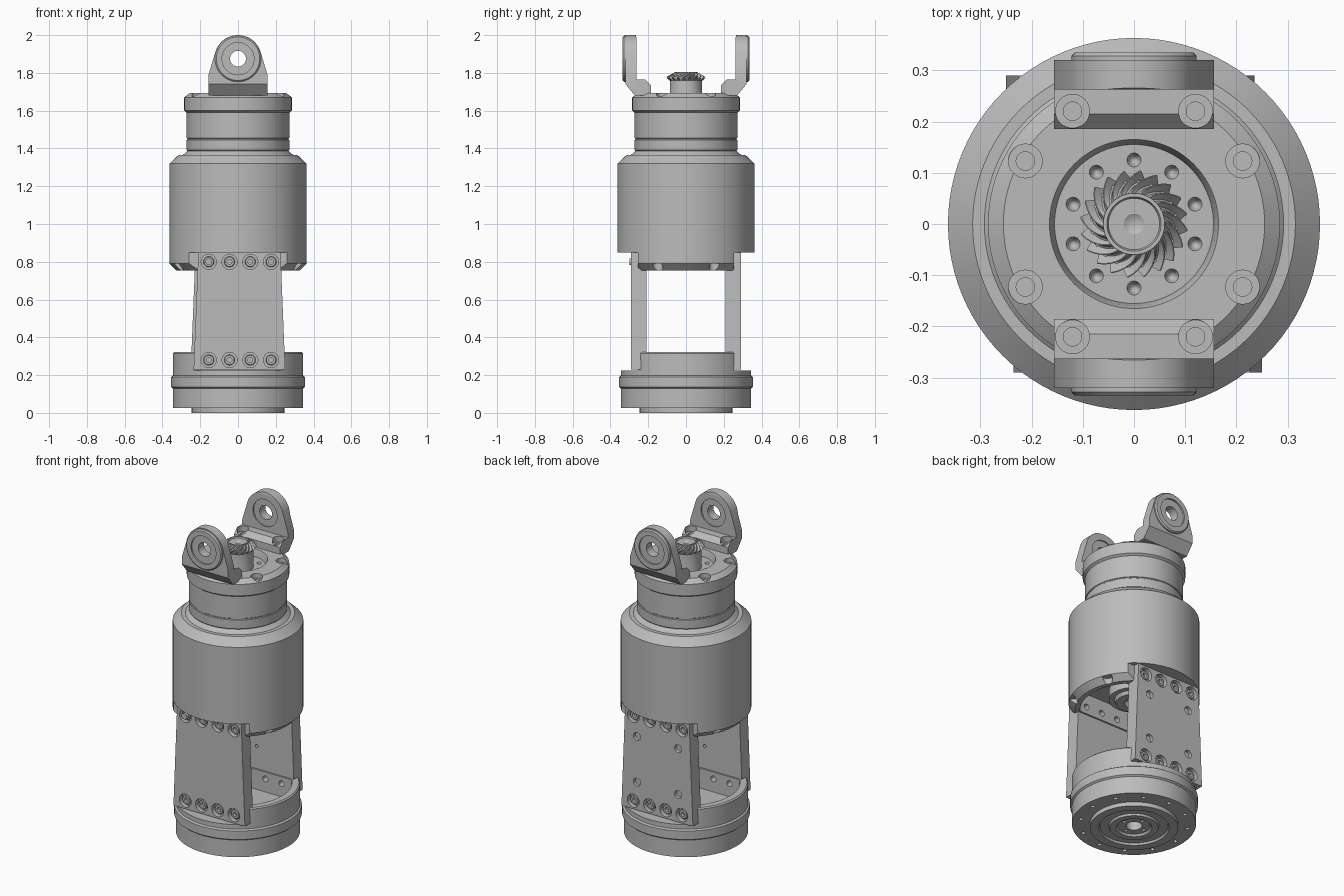
import bpy, bmesh
from math import pi, sin, cos, radians
from mathutils import Matrix, Vector

if "Cube" in bpy.data.objects:
    bpy.data.objects.remove(bpy.data.objects["Cube"])

metal = bpy.data.materials.new("machined_grey")
metal.use_nodes = True
GREY = (0.5, 0.5, 0.5, 1)
metal.diffuse_color = GREY
metal.node_tree.nodes["Principled BSDF"].inputs["Base Color"].default_value = GREY

IDENT = Matrix.Identity(4)
SIDES = [IDENT, Matrix.Rotation(pi, 4, 'Z')]      # front and back
OUT = Matrix.Rotation(pi / 2, 4, 'X')             # lathe axis towards the front
move = Matrix.Translation


def lathe(bm, pts, mat=IDENT, seg=32):
    """Solid of revolution from (radius, height) points that start and end on the axis."""
    rings = []
    for r, z in pts:
        n = seg if r > 0 else 1
        rings.append([bm.verts.new(mat @ Vector((r * cos(2 * pi * i / seg), r * sin(2 * pi * i / seg), z)))
                      for i in range(n)])
    for a, b in zip(rings, rings[1:]):
        for i in range(seg):
            j = (i + 1) % seg
            quad = [a[i % len(a)], a[j % len(a)], b[j % len(b)], b[i % len(b)]]
            bm.faces.new(list(dict.fromkeys(quad)))


def rod(bm, r, z0, z1, mat=IDENT, seg=32):
    lathe(bm, [(0, z0), (r, z0), (r, z1), (0, z1)], mat, seg)


def prism(bm, outline, z0, z1, mat=IDENT):
    """Extrude a flat outline between two heights."""
    low, top = [[bm.verts.new(mat @ Vector((x, y, z))) for x, y in outline] for z in (z0, z1)]
    bm.faces.new(low)
    bm.faces.new(top)
    for i in range(len(low)):
        j = (i + 1) % len(low)
        bm.faces.new([low[i], low[j], top[j], top[i]])


def finish(name, bm):
    bmesh.ops.recalc_face_normals(bm, faces=bm.faces)
    mesh = bpy.data.meshes.new(name)
    bm.to_mesh(mesh)
    bm.free()
    mesh.materials.append(metal)
    obj = bpy.data.objects.new(name, mesh)
    bpy.context.collection.objects.link(obj)
    return obj


def select(obj):
    bpy.ops.object.select_all(action='DESELECT')
    obj.select_set(True)
    bpy.context.view_layer.objects.active = obj


def smooth(obj):
    select(obj)
    bpy.ops.object.shade_smooth_by_angle(angle=radians(25))


def carve(obj, bm, operation='DIFFERENCE'):
    """Apply a boolean with a temporary cutter."""
    cutter = finish("cutter", bm)
    cutter.hide_render = True
    mod = obj.modifiers.new("cut", 'BOOLEAN')
    mod.object, mod.operation, mod.solver = cutter, operation, 'EXACT'
    select(obj)
    bpy.ops.object.modifier_apply(modifier=mod.name)
    bpy.data.objects.remove(cutter)


def flat_round(r, w):
    """Circle with its front and back trimmed flat."""
    return [(r * cos(2 * pi * i / 96), max(-w, min(w, r * sin(2 * pi * i / 96)))) for i in range(96)]


def box(x0, x1, y0, y1):
    return [(x0, y0), (x1, y0), (x1, y1), (x0, y1)]


SCREW_X = (-0.155, -0.045, 0.065, 0.175)
FLAT = 0.255


def trim_sides(obj, z0, z1, screw_z):
    """Flats for the side plates plus the screw holes through the walls."""
    bm = bmesh.new()
    for side in SIDES:
        prism(bm, box(-0.5, 0.5, -0.5, -FLAT), z0, z1, side)
    carve(obj, bm)
    bm = bmesh.new()
    for side in SIDES:
        for x in SCREW_X:
            rod(bm, 0.018, 0.15, 0.3, side @ move((x, 0, screw_z)) @ OUT, 16)
    carve(obj, bm)


# Base cup
bm = bmesh.new()
lathe(bm, [(0, 0.012), (0.09, 0.012), (0.1, 0), (0.135, 0), (0.14, 0.012), (0.19, 0.012), (0.195, 0),
           (0.245, 0), (0.245, 0.025), (0.345, 0.025), (0.345, 0.13), (0.355, 0.138), (0.355, 0.19),
           (0.345, 0.197), (0.345, 0.315), (0.338, 0.322), (0, 0.322)], seg=96)
base = finish("base_cup", bm)
bm = bmesh.new()
prism(bm, flat_round(0.3, 0.2), 0.2, 0.4)
carve(base, bm)
trim_sides(base, 0.225, 0.4, 0.28)
bm = bmesh.new()
rod(bm, 0.045, -0.1, 0.3)
for i in range(12):
    a = 2 * pi * i / 12
    rod(bm, 0.012, -0.05, 0.06, move((0.3 * cos(a), 0.3 * sin(a), 0)), 12)
for i in range(4):
    a = 2 * pi * i / 4
    rod(bm, 0.01, -0.05, 0.05, move((0.07 * cos(a), 0.07 * sin(a), 0)), 12)
carve(base, bm)
smooth(base)

# Main housing with neck, flange and central recess
bm = bmesh.new()
lathe(bm, [(0, 0.755), (0.328, 0.755), (0.363, 0.79), (0.363, 1.32), (0.315, 1.365), (0.292, 1.365),
           (0.268, 1.387), (0.272, 1.392), (0.272, 1.445), (0.268, 1.448), (0.268, 1.452), (0.272, 1.455),
           (0.272, 1.59), (0.285, 1.6), (0.285, 1.67), (0.255, 1.693), (0.165, 1.693), (0.16, 1.68),
           (0.155, 1.65), (0, 1.65)], seg=96)
body = finish("main_housing", bm)
bm = bmesh.new()
prism(bm, flat_round(0.3, 0.2), 0.6, 0.88)
carve(body, bm)
trim_sides(body, 0.6, 0.85, 0.8)
bm = bmesh.new()
for sx in (-1, 1):
    for sy in (-1, 1):
        lathe(bm, [(0, 1.6), (0.018, 1.6), (0.018, 1.665), (0.033, 1.665), (0.033, 1.8), (0, 1.8)],
              move((sx * 0.212, sy * 0.123, 0)))
        rod(bm, 0.028, 0.6, 0.79, move((sx * 0.318, sy * 0.15, 0)), 24)
for i in range(10):
    a = 2 * pi * (i + 0.5) / 10 + pi / 2 + pi / 10
    lathe(bm, [(0, 1.625), (0.009, 1.635), (0.017, 1.66), (0, 1.66)],
          move((0.125 * cos(a), 0.125 * sin(a), 0)), 16)
carve(body, bm)
smooth(body)

# Bearing boss inside the housing
bm = bmesh.new()
lathe(bm, [(0, 0.83), (0.05, 0.83), (0.055, 0.8), (0.1, 0.8), (0.11, 0.82), (0.14, 0.82), (0.14, 0.89),
           (0, 0.89)], seg=64)
smooth(finish("bearing_boss", bm))

# Tapered side plates with counterbored screws
for name, side in zip(("front", "back"), SIDES):
    bm = bmesh.new()
    outline = [(-0.235, 0.23), (0.25, 0.23), (0.225, 0.85), (-0.21, 0.85)]
    prism(bm, outline, 0.21, 0.29, side @ OUT)
    plate = finish(name + "_side_plate", bm)
    cut, screws = bmesh.new(), bmesh.new()
    for z in (0.28, 0.8):
        for x in SCREW_X:
            at = side @ move((x, 0, z)) @ OUT
            lathe(cut, [(0, 0.2), (0.018, 0.2), (0.018, 0.262), (0.04, 0.262), (0.04, 0.3), (0, 0.3)], at)
            lathe(screws, [(0, 0.262), (0.013, 0.262), (0.013, 0.28), (0.025, 0.28), (0.028, 0.276),
                           (0.028, 0.25), (0, 0.25)], at, 24)
    if name == "back":
        for z in (0.4, 0.68):
            for x in (-0.13, 0.15):
                rod(cut, 0.024, 0.27, 0.3, side @ move((x, 0, z)) @ OUT)
    for z in (0.46, 0.56):
        rod(cut, 0.01, 0.2, 0.23, side @ move((0.02, 0, z)) @ OUT, 12)
    carve(plate, cut)
    smooth(plate)
    smooth(finish(name + "_plate_screws", screws))

# Fork lugs on the top flange
EYE_Z = 1.875
XFWD = Matrix(((0, 0, 1, 0), (1, 0, 0, 0), (0, 1, 0, 0), (0, 0, 0, 1)))   # outline in y, z; extrude in x
for name, side in zip(("front", "back"), SIDES):
    bm = bmesh.new()
    prism(bm, [(-0.185, 1.69), (-0.185, 1.735), (-0.215, 1.765), (-0.262, 1.765), (-0.262, 1.985),
               (-0.27, 2.02), (-0.32, 2.02), (-0.32, 1.74), (-0.27, 1.68), (-0.23, 1.68)],
          -0.157, 0.157, side @ XFWD)
    lug = finish(name + "_fork_lug", bm)
    bm = bmesh.new()
    arc = [(0.125 * cos(radians(a)), EYE_Z + 0.125 * sin(radians(a))) for a in range(16, 165, 4)]
    prism(bm, [(-0.156, 1.6), (0.156, 1.6), (0.156, 1.79)] + arc + [(-0.156, 1.79)], 0.1, 0.4, side @ OUT)
    carve(lug, bm, 'INTERSECT')
    eye = side @ move((0, 0, EYE_Z)) @ OUT
    bm = bmesh.new()
    lathe(bm, [(0, 0.3), (0.122, 0.3), (0.122, 0.328), (0.115, 0.335), (0, 0.335)], eye, 64)
    carve(lug, bm, 'UNION')
    bm = bmesh.new()
    lathe(bm, [(0, 0.2), (0.082, 0.2), (0.082, 0.27), (0.042, 0.27), (0.042, 0.325), (0.085, 0.325),
               (0.085, 0.4), (0, 0.4)], eye, 48)
    for x in (-0.12, 0.12):
        lathe(bm, [(0, 1.7), (0.018, 1.7), (0.018, 1.73), (0.033, 1.73), (0.033, 1.85), (0, 1.85)],
              side @ move((x, -0.22, 0)))
    carve(lug, bm)
    smooth(lug)

# Pinion hub with dished end
bm = bmesh.new()
lathe(bm, [(0, 1.64), (0.09, 1.64), (0.085, 1.66), (0.085, 1.77), (0.06, 1.775), (0.06, 1.806), (0.053, 1.806),
           (0.05, 1.798), (0.02, 1.798), (0, 1.785)], seg=64)
smooth(finish("pinion_hub", bm))

# Spiral bevel teeth: rows running outwards, twisted and tapering
TEETH, STEPS = 20, 6
bm = bmesh.new()
rows = []
for k in range(STEPS + 1):
    t = k / STEPS
    row = []
    for i in range(TEETH * 4):
        crest = i % 4 in (1, 2)
        a = 2 * pi * (i + (0.3 if i % 4 == 1 else -0.3 if i % 4 == 2 else 0)) / (TEETH * 4) - 0.55 * t ** 1.3
        r = 0.055 + t * (0.05 if crest else 0.035)
        z = 1.806 - 0.028 * t - (0 if crest else 0.004 + 0.014 * t)
        row.append(bm.verts.new((r * cos(a), r * sin(a), z)))
    rows.append(row)
rows.append([bm.verts.new((v.co.x * 0.82, v.co.y * 0.82, 1.76)) for v in rows[-1]])
for a, b in zip(rows, rows[1:]):
    for i in range(TEETH * 4):
        j = (i + 1) % (TEETH * 4)
        bm.faces.new([a[i], a[j], b[j], b[i]])
smooth(finish("bevel_teeth", bm))
